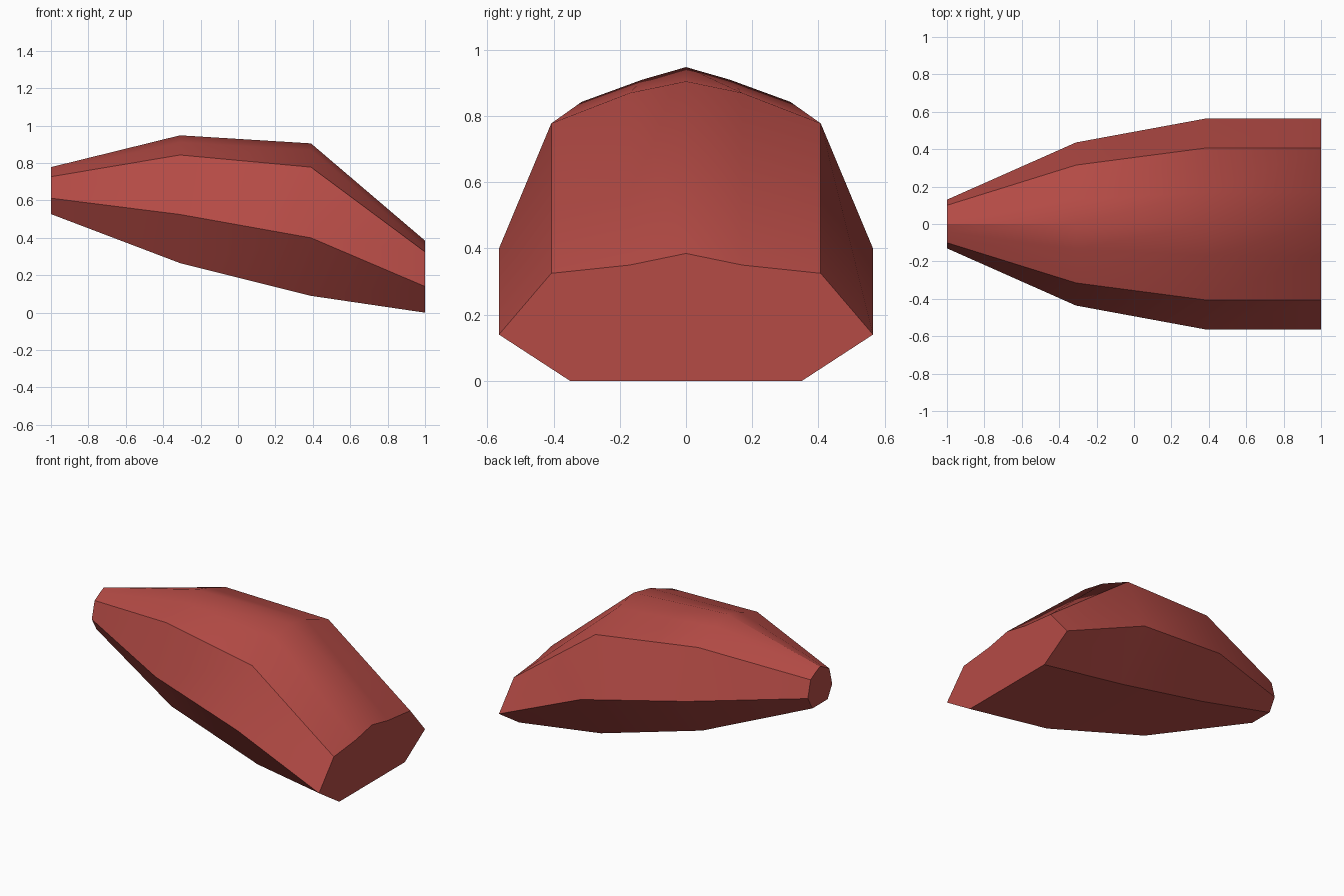
import bpy
import bmesh

cube = bpy.data.objects.get("Cube")
if cube:
    bpy.data.objects.remove(cube, do_unlink=True)

# Single flat colour
red = bpy.data.materials.new("muted red")
red.use_nodes = True
colour = (0.46, 0.07, 0.06, 1)
red.diffuse_color = colour
red.node_tree.nodes["Principled BSDF"].inputs["Base Color"].default_value = colour

# Half sections along the length: x, then (y, z) from ridge down to the keel
sections = [
    (-1.0, [(0, .778), (.042, .76), (.1, .727), (.13, .612), (.081, .527)]),
    (-.31, [(0, .948), (.132, .91), (.315, .843), (.436, .525), (.27, .265)]),
    (.39, [(0, .905), (.17, .87), (.407, .778), (.565, .40), (.35, .09)]),
    (1.0, [(0, .385), (.17, .35), (.407, .325), (.565, .14), (.35, 0)]),
]

bm = bmesh.new()
rings = []
for x, half in sections:
    outline = half + [(-y, z) for y, z in reversed(half[1:])]
    rings.append([bm.verts.new((x, y, z)) for y, z in outline])
count = len(rings[0])

# Skin between neighbouring sections
for a, b in zip(rings, rings[1:]):
    for i in range(count):
        j = (i + 1) % count
        bm.faces.new((a[i], a[j], b[j], b[i]))

# End caps
caps = [bm.faces.new(rings[0]), bm.faces.new(rings[-1])]
bmesh.ops.recalc_face_normals(bm, faces=bm.faces)

# Smooth panels separated by crisp shoulders, waist, keel and end rims
for face in bm.faces:
    face.smooth = face not in caps
creases = {2, 3, 4, count - 4, count - 3, count - 2}
for a, b in zip(rings, rings[1:]):
    for i in creases:
        bm.edges.get((a[i], b[i])).smooth = False
bm.edges.get((rings[0][0], rings[1][0])).smooth = False
for cap in caps:
    for edge in cap.edges:
        edge.smooth = False

mesh = bpy.data.meshes.new("tapered_shell")
bm.to_mesh(mesh)
bm.free()
mesh.materials.append(red)
shell = bpy.data.objects.new("tapered_shell", mesh)
bpy.context.collection.objects.link(shell)
